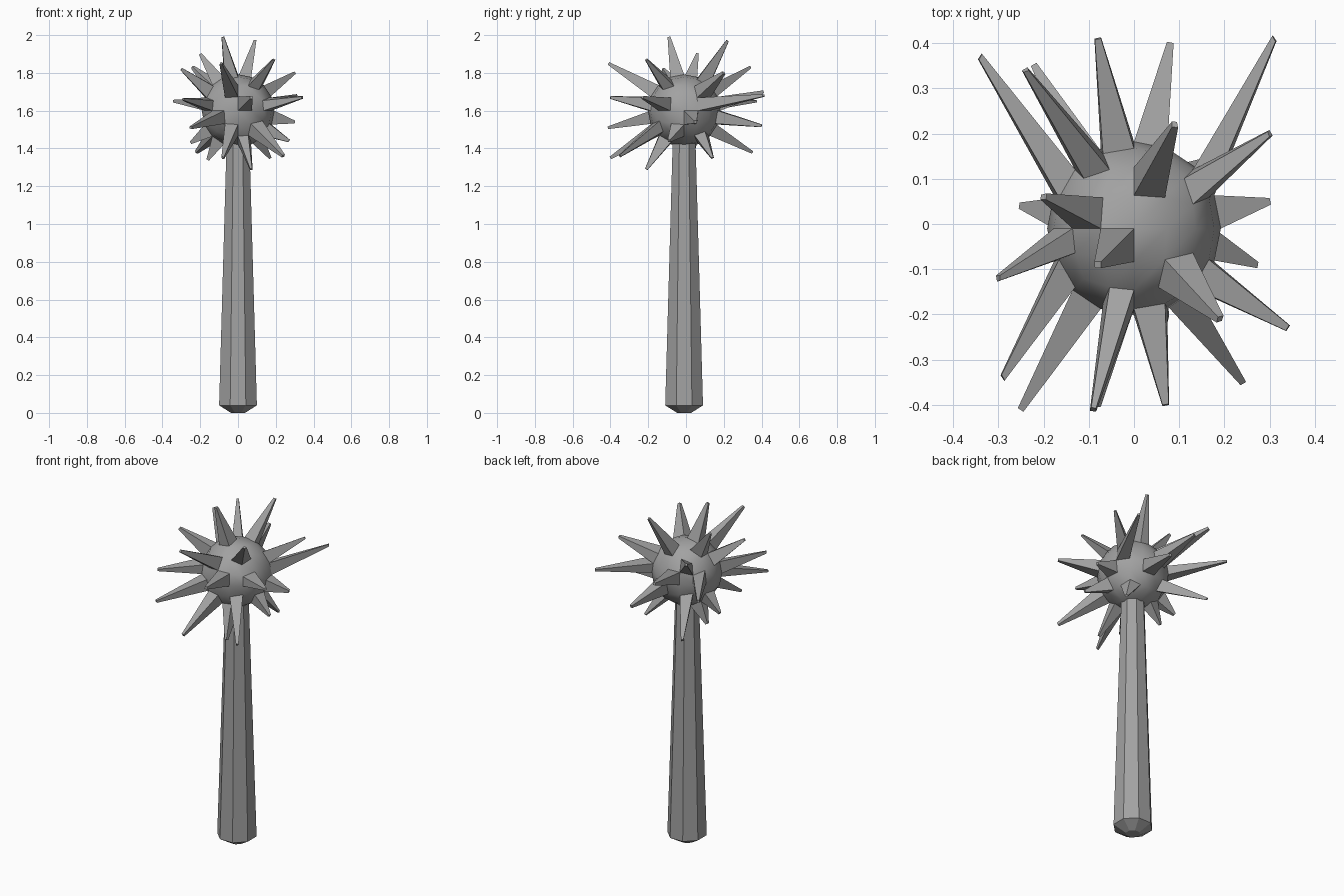
import bpy
import bmesh
from math import tan, cos, pi
from mathutils import Vector

default_cube = bpy.data.objects.get("Cube")
if default_cube:
    bpy.data.objects.remove(default_cube, do_unlink=True)

CENTRE = Vector((0, -0.01, 1.6))
RADIUS = 0.192
TIP_SCALE = 0.2

# Spike tips, grouped by the side of the ball they grow from
SPIKES = {
    (0, 0, 1): [(-.08, -.09, 1.99), (.09, .22, 1.97), (-.2, .06, 1.9), (.19, -.21, 1.87)],
    (0, 0, -1): [(-.16, .03, 1.34), (.07, -.21, 1.29), (.17, .14, 1.35)],
    (1, 0, 0): [(.3, .2, 1.8), (.31, .41, 1.68), (.34, -.23, 1.67),
                (.3, .05, 1.54), (.27, -.09, 1.44)],
    (-1, 0, 0): [(-.3, -.12, 1.82), (-.29, -.34, 1.66), (-.34, .37, 1.65), (-.25, .04, 1.43)],
    (0, 1, 0): [(-.24, .34, 1.83), (-.08, .41, 1.7), (.08, .4, 1.52), (-.22, .35, 1.38)],
    (0, -1, 0): [(-.09, -.41, 1.85), (.07, -.4, 1.67), (-.25, -.41, 1.51),
                 (-.08, -.4, 1.35), (.24, -.35, 1.36)],
}


def make_material(name, value):
    mat = bpy.data.materials.new(name)
    mat.use_nodes = True
    colour = (value, value, value, 1)
    mat.diffuse_color = colour
    for node in mat.node_tree.nodes:
        if node.type == "BSDF_PRINCIPLED":
            node.inputs["Base Color"].default_value = colour
    return mat


def finish(bm, name, mat):
    bmesh.ops.recalc_face_normals(bm, faces=bm.faces)
    mesh = bpy.data.meshes.new(name)
    bm.to_mesh(mesh)
    bm.free()
    mesh.materials.append(mat)
    obj = bpy.data.objects.new(name, mesh)
    bpy.context.collection.objects.link(obj)
    return obj


grey = make_material("plain grey", 0.36)

# Ball: a gridded cube rounded into a sphere
bm = bmesh.new()
bmesh.ops.create_cube(bm, size=2)
bmesh.ops.subdivide_edges(bm, edges=bm.edges[:], cuts=3, use_grid_fill=True)
bm.normal_update()
sides = {axis: [f for f in bm.faces if f.normal.dot(Vector(axis)) > 0.9] for axis in SPIKES}
for v in bm.verts:
    direction = Vector([tan(c * pi / 4) for c in v.co]).normalized()
    v.co = CENTRE + direction * RADIUS
bm.normal_update()

# Spikes: ball faces pulled out to narrow tips
for axis, tips in SPIKES.items():
    for tip in map(Vector, tips):
        aim = (tip - CENTRE).normalized()
        base = max(sides[axis],
                   key=lambda f: (f.calc_center_median() - CENTRE).normalized().dot(aim))
        sides[axis].remove(base)
        end = bmesh.ops.extrude_discrete_faces(bm, faces=[base])["faces"][0]
        middle = end.calc_center_median()
        for v in end.verts:
            v.co = tip + (v.co - middle) * TIP_SCALE
ball = finish(bm, "spiked_ball", grey)
bpy.context.view_layer.objects.active = ball
ball.select_set(True)
bpy.ops.object.shade_smooth_by_angle(angle=pi / 6)

# Handle: tapered octagonal shaft with a bevelled foot
bm = bmesh.new()
rings = []
for flat_radius, z in ((0.037, 0), (0.1, 0.04), (0.06, 1.45)):
    ring = bmesh.ops.create_circle(bm, segments=8, radius=flat_radius / cos(pi / 8))["verts"]
    bmesh.ops.rotate(bm, verts=ring, cent=(0, 0, 0),
                     matrix=Vector((1, 0)).to_3d().rotation_difference(
                         Vector((cos(pi / 8), cos(3 * pi / 8), 0))).to_matrix())
    bmesh.ops.translate(bm, verts=ring, vec=(0, CENTRE.y, z))
    rings.append(ring)
for low, high in zip(rings, rings[1:]):
    for i in range(8):
        j = (i + 1) % 8
        bm.faces.new((low[i], low[j], high[j], high[i]))
bm.faces.new(rings[0])
bm.faces.new(rings[-1])
finish(bm, "handle", grey)
